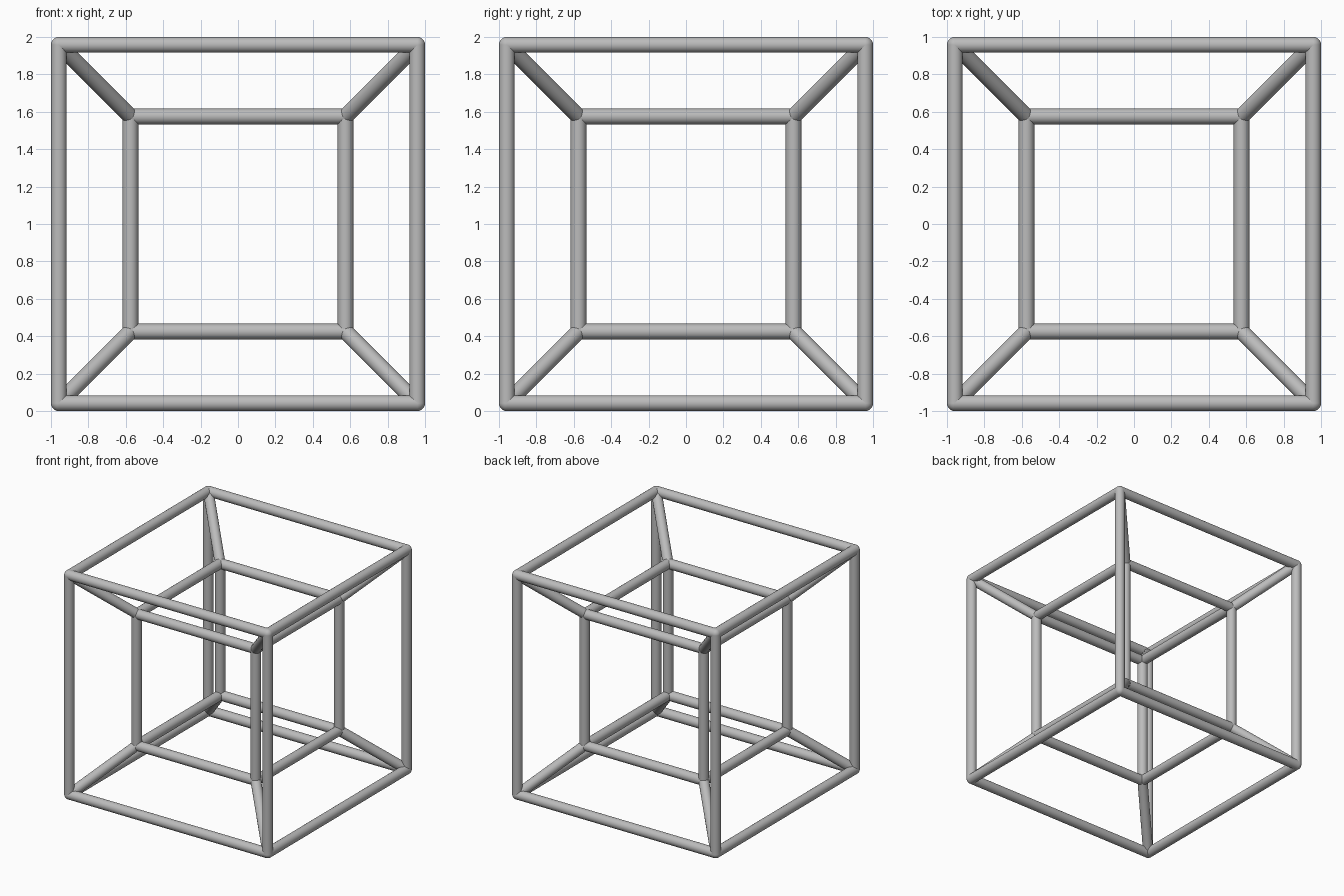
import bpy
import math
from itertools import product
from mathutils import Vector

cube = bpy.data.objects.get("Cube")
if cube:
    bpy.data.objects.remove(cube, do_unlink=True)

RADIUS = 0.042
OUTER = 1 - RADIUS
INNER = 0.575
CENTRE = Vector((0, 0, 1))

grey = bpy.data.materials.new("mid grey")
grey.use_nodes = True
colour = (0.5, 0.5, 0.5, 1)
grey.diffuse_color = colour
grey.node_tree.nodes["Principled BSDF"].inputs["Base Color"].default_value = colour


def finish(name):
    obj = bpy.context.object
    obj.name = name
    obj.data.materials.append(grey)
    bpy.ops.object.shade_smooth_by_angle(angle=math.radians(40))


def bar(name, a, b):
    d = b - a
    bpy.ops.mesh.primitive_cylinder_add(
        vertices=24, radius=RADIUS, depth=d.length, end_fill_type='NOTHING',
        location=CENTRE + (a + b) / 2,
        rotation=d.to_track_quat('Z', 'Y').to_euler())
    finish(name)


def joint(name, p):
    bpy.ops.mesh.primitive_uv_sphere_add(
        segments=24, ring_count=12, radius=RADIUS, location=CENTRE + p)
    finish(name)


corners = [Vector(c) for c in product((-1, 1), repeat=3)]

# Two nested cube frames: joints at the corners, bars along the edges
for frame, size in (("outer", OUTER), ("inner", INNER)):
    for c in corners:
        joint(frame + "_joint", c * size)
        for axis in range(3):
            if c[axis] < 0:
                end = c.copy()
                end[axis] = 1
                bar(frame + "_bar", c * size, end * size)

# Diagonal struts linking matching corners
for c in corners:
    bar("diagonal_strut", c * INNER, c * OUTER)
